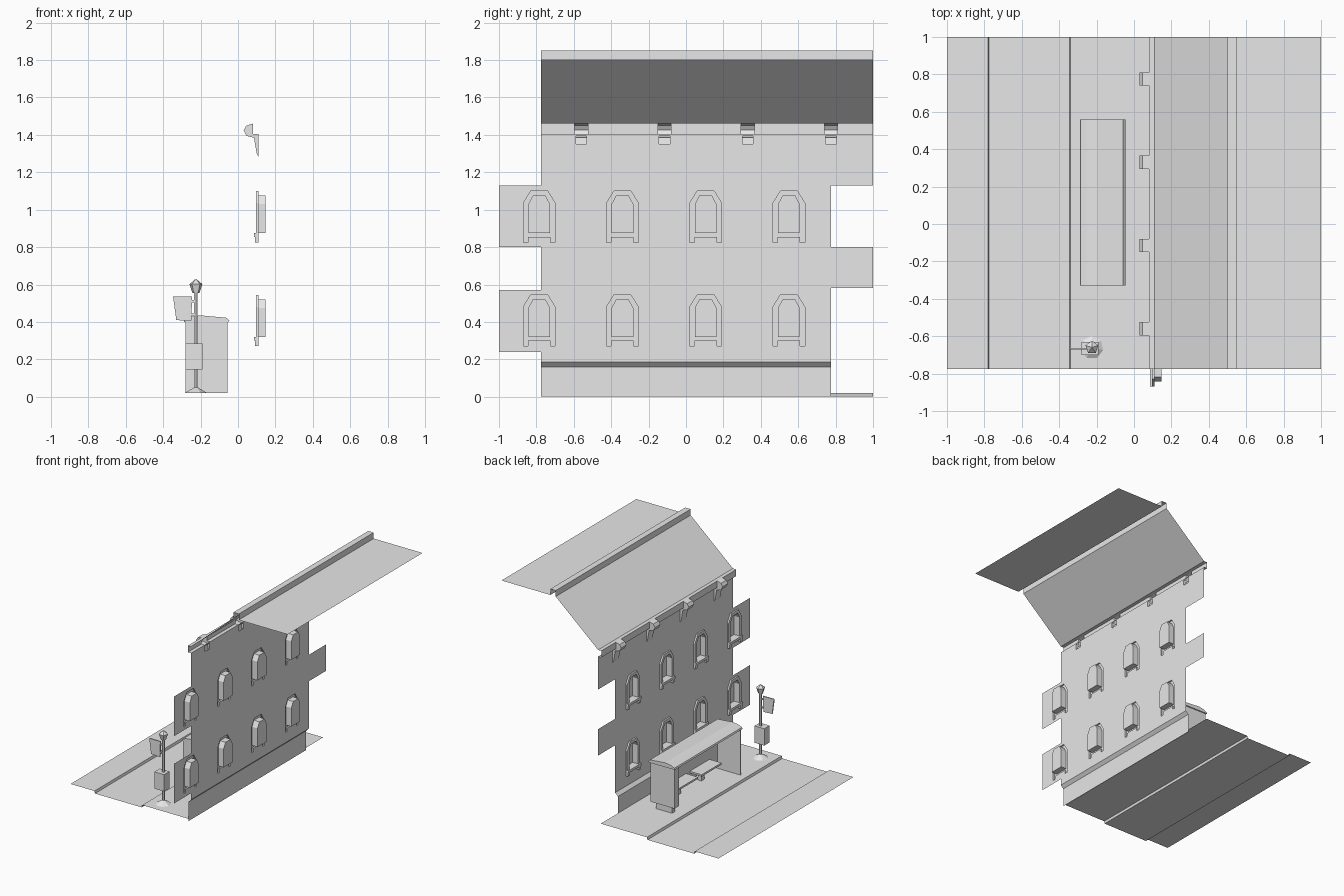
import bpy, bmesh, math
from mathutils import Matrix, Vector

if "Cube" in bpy.data.objects:
    bpy.data.objects.remove(bpy.data.objects["Cube"])

grey = bpy.data.materials.new("plain_grey")
grey.use_nodes = True
grey.diffuse_color = (0.8, 0.8, 0.8, 1)
grey.node_tree.nodes["Principled BSDF"].inputs["Base Color"].default_value = (0.8, 0.8, 0.8, 1)


def finish(name, bm):
    mesh = bpy.data.meshes.new(name)
    bm.to_mesh(mesh)
    bm.free()
    mesh.materials.append(grey)
    obj = bpy.data.objects.new(name, mesh)
    bpy.context.collection.objects.link(obj)
    return obj


def add_strip(bm, profile, y0, y1):
    """Open sheet swept along y from an (x, z) profile."""
    rows = [[bm.verts.new((x, y, z)) for x, z in profile] for y in (y0, y1)]
    for i in range(len(profile) - 1):
        bm.faces.new((rows[0][i], rows[0][i + 1], rows[1][i + 1], rows[1][i]))


def add_prism(bm, profile, y0, y1):
    """Closed solid swept along y from an (x, z) profile."""
    add_strip(bm, profile + profile[:1], y0, y1)
    for y in (y0, y1):
        bm.faces.new([bm.verts.new((x, y, z)) for x, z in profile])
    bmesh.ops.remove_doubles(bm, verts=bm.verts, dist=0.0001)
    bmesh.ops.recalc_face_normals(bm, faces=bm.faces)


def add_box(bm, x0, x1, y0, y1, z0, z1):
    size = Matrix.Diagonal((x1 - x0, y1 - y0, z1 - z0, 1))
    centre = Matrix.Translation(((x0 + x1) / 2, (y0 + y1) / 2, (z0 + z1) / 2))
    bmesh.ops.create_cube(bm, size=1, matrix=centre @ size)


def add_filled(bm, x, loops):
    """Flat sheet facing the street; every loop after the first is a hole."""
    edges = []
    for loop in loops:
        vs = [bm.verts.new((x, y, z)) for y, z in loop]
        edges += [bm.edges.new((v, vs[i - 1])) for i, v in enumerate(vs)]
    bmesh.ops.triangle_fill(bm, use_beauty=True, use_dissolve=False,
                            edges=edges, normal=Vector((-1, 0, 0)))


def add_rim(bm, loop, x0, x1):
    """Side walls joining a loop at depth x0 to the same loop at x1."""
    a, b = ([bm.verts.new((x, y, z)) for y, z in loop] for x in (x0, x1))
    for i in range(len(loop)):
        bm.faces.new((a[i - 1], a[i], b[i], b[i - 1]))


def shape(half, y, z):
    """Mirror a half outline about its centre and move it into place."""
    full = half + [(-u, v) for u, v in reversed(half)]
    return [(y + u, z + v) for u, v in full]


def rect(y, half, z0, z1):
    return [(y - half, z0), (y + half, z0), (y + half, z1), (y - half, z1)]


START, END, WALL = -0.775, 1.0, 0.11
STEP = 0.445
window_ys = [-0.785 + STEP * i for i in range(4)]
bracket_ys = [-0.56 + STEP * i for i in range(4)]
spots = [(y, z) for y in window_ys for z in (0.27, 0.825)]

# Windows: raised trim, recess and pane
trim = [(0.06, 0.03), (0.06, 0), (0.085, 0), (0.085, 0.21), (0.045, 0.275)]
opening = [(0.058, 0.05), (0.058, 0.205), (0.034, 0.25)]
for y, z in spots:
    outer, inner = shape(trim, y, z), shape(opening, y, z)
    bm = bmesh.new()
    add_filled(bm, 0.097, [outer, inner])
    add_rim(bm, outer, WALL, 0.097)
    add_rim(bm, inner, 0.097, 0.147)
    bm.faces.new([bm.verts.new((0.147, u, v)) for u, v in reversed(inner)])
    finish("window", bm)
    bm = bmesh.new()
    add_box(bm, 0.085, 0.097, y - 0.085, y + 0.085, z + 0.03, z + 0.05)
    for side in (-1, 1):
        c = y + side * 0.0725
        add_box(bm, 0.09, 0.097, c - 0.0125, c + 0.0125, z, z + 0.03)
    finish("window_sill", bm)

# Wall with interlocking end tabs
outline = [(START, 0.185), (0.775, 0.185), (0.775, 0.58), (END, 0.58), (END, 0.8),
           (0.775, 0.8), (0.775, 1.13), (END, 1.13), (END, 1.405), (START, 1.405),
           (START, 1.13), (-1, 1.13), (-1, 0.8), (START, 0.8), (START, 0.57),
           (-1, 0.57), (-1, 0.24), (START, 0.24)]
holes = [shape(trim, y, z) for y, z in spots]
holes += [rect(y, 0.029, 1.35, 1.395) for y in bracket_ys]
bm = bmesh.new()
add_filled(bm, WALL, [outline] + holes)
finish("wall", bm)

bm = bmesh.new()
add_strip(bm, [(0.085, 0), (0.085, 0.16), (WALL, 0.185)], START, 0.775)
finish("plinth", bm)

# Cornice, interrupted at the brackets
bm = bmesh.new()
y0 = START
for y in bracket_ys + [END + 0.035]:
    add_strip(bm, [(WALL, 1.405), (0.08, 1.405), (0.08, 1.46)], y0, y - 0.035)
    y0 = y + 0.035
add_strip(bm, [(0.08, 1.46), (WALL, 1.46)], START, END)
finish("cornice", bm)

# Open-backed brackets
curve = [(0.08, 1.46), (0.045, 1.45), (0.03, 1.425), (0.045, 1.395),
         (0.085, 1.385), (0.1, 1.3), (WALL, 1.28)]
for y in bracket_ys:
    bm = bmesh.new()
    add_strip(bm, curve, y - 0.035, y + 0.035)
    for side in (-0.035, 0.035):
        bm.faces.new([bm.verts.new((x, y + side, z))
                      for x, z in curve + [(WALL, 1.405), (0.08, 1.405)]])
    finish("bracket", bm)

# Roof: slope, ridge beam and flat rear part
bm = bmesh.new()
add_strip(bm, [(WALL, 1.46), (0.5, 1.8), (0.5, 1.85), (0.55, 1.85), (0.55, 1.8), (1, 1.8)],
          START, END)
finish("roof", bm)

# Ground: far kerb, road and pavement
bm = bmesh.new()
add_strip(bm, [(-1, 0.02), (-0.78, 0.02), (-0.775, 0), (-0.345, 0), (-0.34, 0.02),
               (0.085, 0.02)], START, END)
finish("ground", bm)

# Shelter
bm = bmesh.new()
add_prism(bm, [(-0.29, 0.4), (-0.285, 0.413), (-0.25, 0.428), (-0.2, 0.435),
               (-0.06, 0.422), (-0.045, 0.407), (-0.055, 0.397)], -0.33, 0.56)
finish("shelter_roof", bm)
bm = bmesh.new()
add_box(bm, -0.28, -0.055, -0.325, -0.315, 0.02, 0.41)
add_box(bm, -0.068, -0.058, -0.315, 0.5, 0.06, 0.41)
finish("shelter_panels", bm)
bm = bmesh.new()
add_box(bm, -0.28, -0.06, 0.495, 0.55, 0.07, 0.41)
add_box(bm, -0.25, -0.1, 0.505, 0.54, 0.02, 0.07)
finish("shelter_end_case", bm)
bm = bmesh.new()
for y in (-0.08, 0.23):
    add_box(bm, -0.18, -0.07, y - 0.13, y + 0.13, 0.12, 0.135)
    add_box(bm, -0.1, -0.07, y - 0.02, y + 0.02, 0.02, 0.12)
finish("shelter_seats", bm)

# Stop pole with base, bin, sign and knob
PX, PY = -0.225, -0.66


def add_cone(bm, r1, r2, z0, z1, sides):
    bmesh.ops.create_cone(bm, cap_ends=True, segments=sides, radius1=r1, radius2=r2,
                          depth=z1 - z0, matrix=Matrix.Translation((PX, PY, (z0 + z1) / 2)))


bm = bmesh.new()
add_cone(bm, 0.011, 0.011, 0.02, 0.57, 6)
finish("stop_pole", bm)
bm = bmesh.new()
add_cone(bm, 0.062, 0.01, 0.02, 0.05, 7)
finish("stop_pole_base", bm)
bm = bmesh.new()
add_cone(bm, 0.02, 0.036, 0.555, 0.602, 5)
add_cone(bm, 0.036, 0.001, 0.602, 0.63, 5)
finish("stop_pole_knob", bm)
bm = bmesh.new()
add_box(bm, -0.28, -0.19, PY - 0.04, PY + 0.03, 0.145, 0.285)
finish("litter_bin", bm)
bm = bmesh.new()
add_prism(bm, [(-0.347, 0.535), (-0.33, 0.41), (-0.25, 0.405), (-0.245, 0.535)],
          PY - 0.012, PY - 0.002)
finish("stop_sign_board", bm)
bm = bmesh.new()
for z in (0.44, 0.51):
    add_box(bm, -0.25, PX, PY - 0.008, PY + 0.002, z - 0.006, z + 0.006)
finish("stop_sign_arms", bm)
